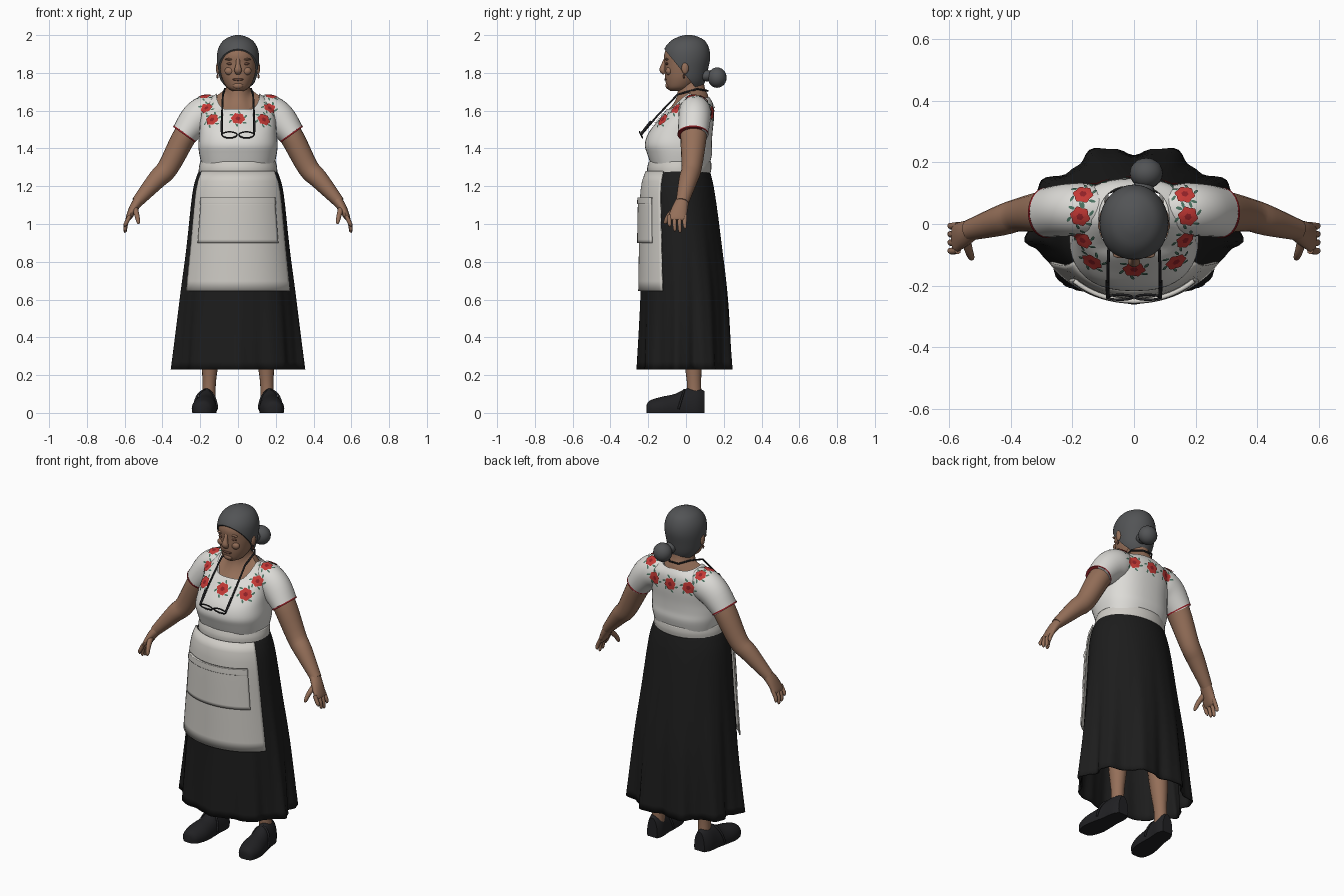
import bpy, bmesh
from math import sin, cos, pi, radians
from mathutils import Vector
from mathutils.bvhtree import BVHTree

if "Cube" in bpy.data.objects:
    bpy.data.objects.remove(bpy.data.objects["Cube"])


def material(name, r, g, b):
    m = bpy.data.materials.new(name)
    m.use_nodes = True
    m.diffuse_color = (r, g, b, 1)
    bsdf = m.node_tree.nodes["Principled BSDF"]
    bsdf.inputs["Base Color"].default_value = (r, g, b, 1)
    bsdf.inputs["Roughness"].default_value = 0.8
    return m


SKIN = material("brown skin", 0.30, 0.16, 0.10)
SHADE = material("dark skin", 0.13, 0.06, 0.04)
WHITE = material("white cotton", 0.72, 0.71, 0.68)
CREAM = material("apron linen", 0.62, 0.60, 0.56)
BLACK = material("black cloth", 0.012, 0.012, 0.012)
LEATHER = material("black leather", 0.015, 0.015, 0.017)
HAIR = material("grey hair", 0.085, 0.088, 0.092)
RED = material("red thread", 0.55, 0.04, 0.035)
DEEP = material("crimson thread", 0.28, 0.015, 0.02)
GREEN = material("green thread", 0.07, 0.17, 0.12)
SIDES = ((1, "left"), (-1, "right"))


def finish(bm, name, mats, angle=50, thick=0):
    bmesh.ops.recalc_face_normals(bm, faces=bm.faces)
    me = bpy.data.meshes.new(name)
    bm.to_mesh(me)
    bm.free()
    for m in mats:
        me.materials.append(m)
    for p in me.polygons:
        p.use_smooth = True
    me.set_sharp_from_angle(angle=radians(angle))
    ob = bpy.data.objects.new(name, me)
    bpy.context.scene.collection.objects.link(ob)
    if thick:
        mod = ob.modifiers.new("cloth", "SOLIDIFY")
        mod.thickness = thick
        mod.offset = -1
    return ob


def refine(rows, k=4):
    """Catmull-Rom interpolation between rows of parameters."""
    out = []
    for i in range(len(rows) - 1):
        a, b, c, d = (rows[max(0, min(len(rows) - 1, i + j))] for j in (-1, 0, 1, 2))
        for s in range(k):
            t = s / k
            out.append([q + 0.5 * t * (r - p + t * (2 * p - 5 * q + 4 * r - w + t * (3 * (q - r) + w - p)))
                        for p, q, r, w in zip(a, b, c, d)])
    return out + [list(rows[-1])]


def skin_rings(rings, cap=True, closed=True):
    bm = bmesh.new()
    vs = [[bm.verts.new(p) for p in ring] for ring in rings]
    n = len(vs[0])
    for a, b in zip(vs, vs[1:]):
        for i in range(n if closed else n - 1):
            j = (i + 1) % n
            bm.faces.new((a[i], a[j], b[j], b[i]))
    if cap:
        bm.faces.new(vs[0])
        bm.faces.new(vs[-1])
    return bm


def body(rows, e=2.0, n=40, cap=True):
    """Stack of level or tilted ovals: z front, z side, z back, half width, y front, y back."""
    rings = []
    for zf, zs, zb, rx, yf, yb in refine(rows):
        ring = []
        for i in range(n):
            c, s = cos(2 * pi * i / n), sin(2 * pi * i / n)
            w = min(1, 1.3 * abs(s))
            px = abs(c) ** (2 / e) * (1 if c > 0 else -1)
            py = abs(s) ** (2 / e) * (1 if s > 0 else -1)
            ring.append((rx * px, (yf + yb) / 2 + (yb - yf) / 2 * py,
                         zs + ((zf if s < 0 else zb) - zs) * w))
        rings.append(ring)
    return skin_rings(rings, cap)


def level(rows):
    return [(z, z, z, rx, yf, yb) for z, rx, yf, yb in rows]


def tube(name, pts, mat, side=1, n=16, cap=True):
    """Tapered limb: x, y, z, radius in the front plane, radius in depth."""
    rows = refine([(p[0] * side,) + p[1:] for p in pts])
    rings = []
    for i, r in enumerate(rows):
        t = Vector(rows[min(i + 1, len(rows) - 1)][:3]) - Vector(rows[max(i - 1, 0)][:3])
        u = t.cross(Vector((0, 1, 0))).normalized()
        v = t.cross(u).normalized()
        rings.append([Vector(r[:3]) + u * r[3] * cos(2 * pi * k / n) + v * r[4] * sin(2 * pi * k / n)
                      for k in range(n)])
    return finish(skin_rings(rings, cap), name, [mat])


def blob(name, loc, scale, mat):
    bm = bmesh.new()
    bmesh.ops.create_uvsphere(bm, u_segments=20, v_segments=12, radius=1)
    for v in bm.verts:
        v.co = Vector(a * b + c for a, b, c in zip(v.co, scale, loc))
    return finish(bm, name, [mat])


def cord(name, pts, r, mat, cyclic=False):
    cu = bpy.data.curves.new(name, "CURVE")
    cu.dimensions, cu.bevel_depth, cu.bevel_resolution = "3D", r, 2
    sp = cu.splines.new("POLY")
    sp.points.add(len(pts) - 1)
    for p, co in zip(sp.points, pts):
        p.co = (*co, 1)
    sp.use_cyclic_u = cyclic
    cu.materials.append(mat)
    bpy.context.scene.collection.objects.link(bpy.data.objects.new(name, cu))


# Skirt, folding more deeply towards the hem
SKIRT = refine([(1.30, .195, -.185, .12), (1.25, .22, -.21, .135), (1.15, .243, -.226, .155),
                (.9, .27, -.232, .19), (.6, .303, -.237, .225), (.23, .335, -.25, .245)], 6)


def skirt_point(z, a, off=0, fold=0):
    for p, q in zip(SKIRT, SKIRT[1:]):
        if z >= q[0]:
            break
    t = (p[0] - z) / (p[0] - q[0])
    rx, yf, yb = (p[k] + (q[k] - p[k]) * t for k in (1, 2, 3))
    f = fold * ((1.3 - z) / 1.07) ** 2 * (0.07 if sin(a) > -.3 else 0.04)
    w = 1 - f * cos(9 * (a - pi / 2)) + f * .25 * sin(23 * a)
    return ((rx + off) * w * cos(a), (yf + yb) / 2 + ((yb - yf) / 2 + off) * w * sin(a), z)


N = 120
finish(skin_rings([[skirt_point(r[0], 2 * pi * i / N, 0, 1) for i in range(N)] for r in SKIRT], False),
       "skirt", [BLACK], 60, .008)


# Apron, pocket and waistband wrapped over the skirt
def panel(name, top, bottom, half, off, thick):
    rings = [[skirt_point(top + (bottom - top) * j / 12, radians(-90 + half * (i / 16 - 1)), off)
              for i in range(33)] for j in range(13)]
    finish(skin_rings(rings, False, False), name, [CREAM], 50, thick)


panel("apron", 1.28, .645, 61, .017, .008)
panel("apron_pocket", 1.12, .90, 46, .027, .012)
panel("apron_pocket_hem", 1.14, 1.105, 46, .031, .014)
finish(body(level([(1.27, .208, -.205, .13), (1.30, .207, -.205, .135), (1.33, .2, -.197, .133)]), cap=False),
       "waistband", [CREAM], 50, .01)

# Blouse and sleeves
blouse = [finish(body(level([(1.30, .19, -.18, .12), (1.37, .205, -.205, .138), (1.42, .21, -.218, .137),
                             (1.48, .205, -.2, .14)]) +
                      [(1.54, 1.56, 1.56, .2, -.155, .148), (1.585, 1.63, 1.63, .185, -.12, .145),
                       (1.61, 1.69, 1.67, .115, -.1, .125)], 2.4, cap=False), "blouse", [WHITE])]
for s, side in SIDES:
    blouse.append(tube(side + "_sleeve", [(.09, .045, 1.6, .075, .07), (.16, .047, 1.59, .092, .085),
                                          (.22, .045, 1.555, .088, .085), (.285, .037, 1.475, .07, .08)],
                       WHITE, s, 28))
    tube(side + "_sleeve_trim", [(.281, .037, 1.48, .0715, .0815), (.286, .037, 1.473, .072, .082)], DEEP, s, 28)

# Embroidery laid on the yoke
verts, polys = [], []
for ob in blouse:
    base = len(verts)
    verts += [v.co.copy() for v in ob.data.vertices]
    polys += [[base + i for i in p.vertices] for p in ob.data.polygons]
cloth = BVHTree.FromPolygons(verts, polys)
flowers, leaves = bmesh.new(), bmesh.new()


def patch(bm, hit, n, centre, radius, mats, lift):
    """Star of rings dropped onto the cloth; radius(angle) is the outline."""
    u = n.orthogonal().normalized()
    v = n.cross(u)

    def drop(x, y):
        o = hit + u * x + v * y + n * .05
        p = cloth.ray_cast(o, -n, .12)[0]
        return bm.verts.new((p if p else o - n * .05) + n * lift)
    cx, cy = centre
    k = 24
    mid = drop(cx, cy)
    prev = None
    for f, m in zip((.35, .7, 1), mats):
        ring = [drop(cx + f * radius(2 * pi * i / k)[0], cy + f * radius(2 * pi * i / k)[1]) for i in range(k)]
        for i in range(k):
            j = (i + 1) % k
            face = bm.faces.new((prev[i], prev[j], ring[j], ring[i]) if prev else (mid, ring[i], ring[j]))
            face.material_index = m
        prev = ring


def flower(origin, direction, R):
    hit, n = cloth.ray_cast(Vector(origin), Vector(direction))[:2]
    if n.dot(Vector(direction)) > 0:
        n = -n

    def petals(a):
        r = R * (1 + .1 * cos(6 * a))
        return r * cos(a), r * sin(a)
    patch(flowers, hit, n, (0, 0), petals, (1, 0, 0), .006)
    for i in range(6):
        b = 2 * pi * (i + .5) / 6

        def leaf(a):
            x, y = R * .34 * cos(a), R * .15 * sin(a)
            return x * cos(b + .6) - y * sin(b + .6), x * sin(b + .6) + y * cos(b + .6)
        patch(leaves, hit, n, (1.25 * R * cos(b), 1.25 * R * sin(b)), leaf, (0, 0, 0), .004)


flower((0, -1, 1.555), (0, 1, 0), .035)
flower((0, 1, 1.59), (0, -1, 0), .034)
for s, side in SIDES:
    flower((s * .135, -1, 1.55), (0, 1, 0), .034)
    flower((s * .11, 1, 1.59), (0, -1, 0), .034)
    for x, y in ((.165, -.05), (.175, .025), (.165, .095)):
        flower((s * x, y, 3), (0, 0, -1), .031)
finish(flowers, "embroidered_flowers", [RED, DEEP])
finish(leaves, "embroidered_leaves", [GREEN])

# Neck and head
finish(body([(1.60, 1.68, 1.66, .113, -.098, .122), (1.64, 1.70, 1.685, .085, -.065, .115),
             (1.69, 1.72, 1.72, .064, -.045, .1), (1.78, 1.78, 1.78, .06, -.04, .09)]), "neck", [SKIN])
finish(body(level([(1.705, .03, -.085, .0), (1.722, .058, -.1, .03), (1.76, .08, -.109, .07),
                   (1.80, .092, -.112, .09), (1.85, .1, -.113, .1), (1.9, .1, -.115, .11),
                   (1.95, .085, -.09, .1), (1.98, .04, -.04, .06)])), "head", [SKIN])
tube("nose", [(0, -.108, 1.88, .009, .006), (0, -.118, 1.845, .012, .012),
              (0, -.124, 1.815, .02, .016), (0, -.112, 1.797, .014, .01)], SKIN)
blob("lips", (0, -.106, 1.765), (.03, .009, .007), SHADE)
blob("chin", (0, -.095, 1.733), (.028, .014, .018), SKIN)
for s, side in SIDES:
    blob(side + "_eye", (s * .04, -.1, 1.848), (.02, .008, .007), SHADE)
    blob(side + "_brow", (s * .042, -.101, 1.872), (.026, .01, .006), SKIN)
    blob(side + "_cheek", (s * .045, -.09, 1.81), (.026, .018, .022), SKIN)
    blob(side + "_ear", (s * .106, -.005, 1.825), (.011, .019, .031), SKIN)
    blob(side + "_earring", (s * .108, -.01, 1.782), (.006, .006, .012), SHADE)

# Hair swept back from the hairline into a bun
hair = body(level([(1.72, .065, -.06, .085), (1.76, .093, -.1, .103), (1.82, .107, -.118, .117),
                   (1.88, .112, -.123, .128), (1.93, .104, -.113, .122), (1.97, .079, -.08, .1),
                   (1.992, .042, -.037, .062), (2.0, .012, -.005, .03)]))
cut = bmesh.ops.bisect_plane(hair, geom=hair.verts[:] + hair.edges[:] + hair.faces[:],
                             plane_co=(0, -.11, 1.92), plane_no=(0, -.16, -.13), clear_outer=True)
bmesh.ops.holes_fill(hair, edges=[g for g in cut["geom_cut"] if isinstance(g, bmesh.types.BMEdge)], sides=0)
finish(hair, "hair", [HAIR])
blob("hair_bun", (.04, .165, 1.775), (.054, .05, .054), HAIR)
blob("bun_root", (.03, .11, 1.785), (.035, .04, .03), HAIR)

# Reading glasses on a neck cord
cord("glasses_cord", [(s * x, y, z) for s, pts in (
    (1, [(.085, -.235, 1.475), (.085, -.15, 1.575), (.08, -.045, 1.685), (.07, .06, 1.715), (.03, .115, 1.705)]),
    (-1, [(.03, .115, 1.705), (.07, .06, 1.715), (.08, -.045, 1.685), (.085, -.15, 1.575), (.085, -.235, 1.475)]))
    for x, y, z in pts], .005, LEATHER)
for s, side in SIDES:
    cord(side + "_glasses_rim", [(s * .045 + .04 * cos(a), -.238 - .008 * sin(a), 1.472 + .016 * sin(a))
                                 for a in (2 * pi * i / 20 for i in range(20))], .004, LEATHER, True)
    cord(side + "_glasses_arm", [(s * .085, -.24, 1.475), (s * .087, -.185, 1.545)], .006, LEATHER)

# Arms, hands, legs and shoes
for s, side in SIDES:
    tube(side + "_arm", [(.2, .045, 1.57, .06, .065), (.28, .04, 1.47, .063, .07), (.37, .03, 1.3, .056, .054),
                         (.43, .012, 1.235, .05, .05), (.535, -.02, 1.115, .03, .034)], SKIN, s, 20)
    tube(side + "_palm", [(.525, -.018, 1.125, .028, .034), (.552, -.032, 1.085, .024, .042),
                          (.578, -.045, 1.035, .016, .047), (.585, -.047, 1.02, .01, .042)], SKIN, s)
    for i, tip in enumerate((.985, .962, .955, .975)):
        y = -.086 + .027 * i
        tube(f"{side}_finger_{i + 1}", [(.572, y, 1.045, .011, .012), (.592, y - .002, 1.005, .011, .011),
                                        (.597, y, tip + .01, .009, .009), (.595, y, tip, .004, .004)], SKIN, s, 10)
    tube(side + "_thumb", [(.545, -.055, 1.08, .016, .016), (.535, -.09, 1.045, .013, .014),
                           (.528, -.108, 1.012, .01, .011), (.526, -.112, 1.0, .004, .004)], SKIN, s, 10)
    tube(side + "_leg", [(.155, .045, .07, .036, .04), (.152, .042, .17, .036, .038),
                         (.145, .035, .35, .052, .055), (.13, .02, .7, .065, .07)], SKIN, s)
    rings = []
    for y, w, top in refine([(-.208, .022, .045), (-.19, .048, .066), (-.13, .065, .085), (-.06, .06, .1),
                             (0, .052, .128), (.06, .05, .132), (.098, .034, .115)]):
        x0 = .172 - .1 * (y + .05)
        rings.append([(s * (x0 + w * cos(a)), y, .022 + (top - .022) * sin(a)) for a in
                      (pi * i / 14 for i in range(15))] +
                     [(s * (x0 - w * .95), y, 0), (s * (x0 + w * .95), y, 0)])
    finish(skin_rings(rings), side + "_shoe", [LEATHER], 45)
    cord(side + "_shoe_strap", [(s * (.172 + .061 * cos(a)), -.04 + .03 * sin(a), .02 + .1 * sin(a))
                                for a in (pi * i / 12 for i in range(13))], .006, LEATHER)
